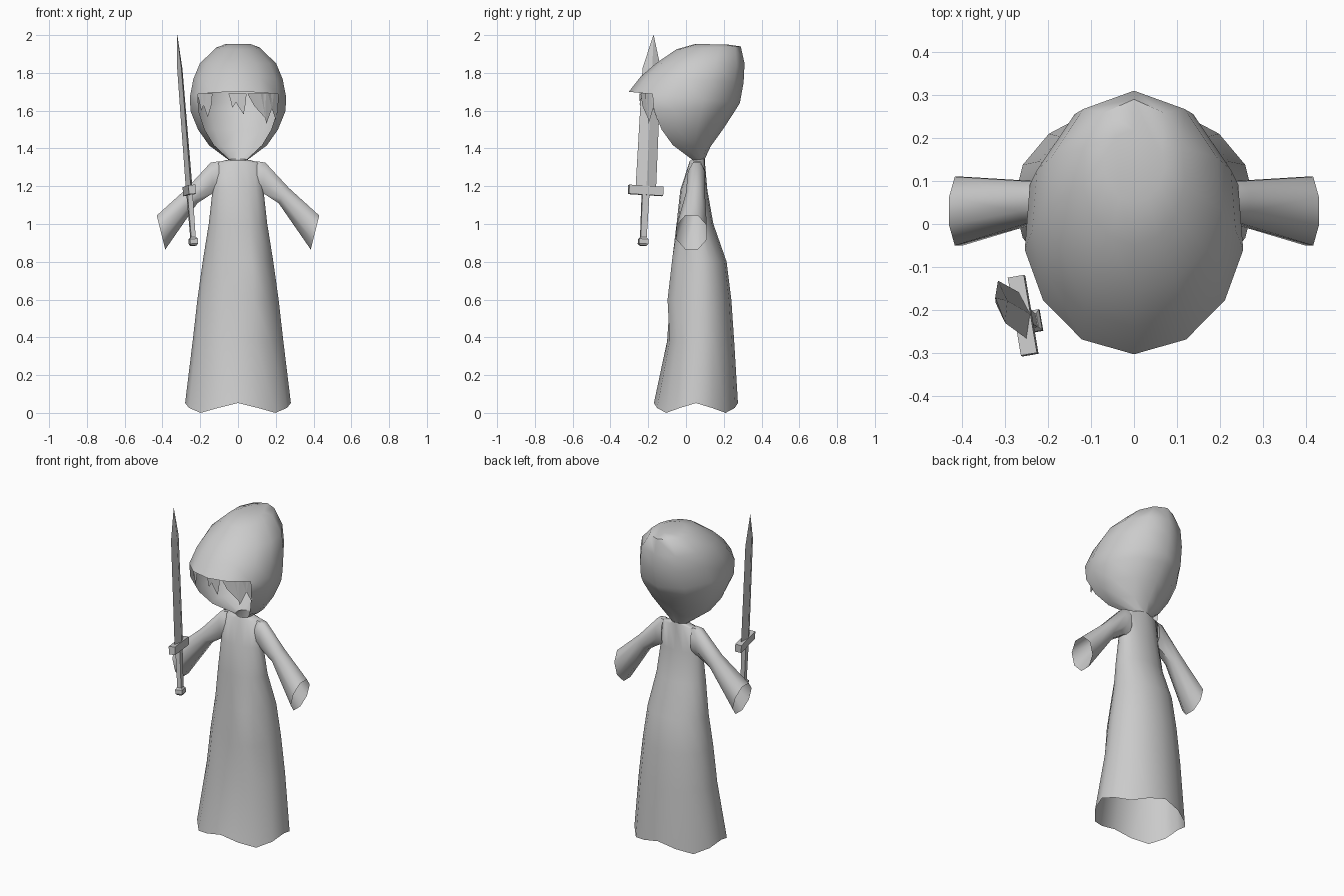
import bpy
import bmesh
from math import sin, cos, radians, sqrt
from mathutils import Vector, Matrix

if "Cube" in bpy.data.objects:
    bpy.data.objects.remove(bpy.data.objects["Cube"])

grey = bpy.data.materials.new("plain grey")
grey.use_nodes = True
tone = (0.6, 0.6, 0.6, 1)
grey.diffuse_color = tone
grey.node_tree.nodes["Principled BSDF"].inputs["Base Color"].default_value = tone


def finish(name, bm, smooth_angle=None):
    bmesh.ops.recalc_face_normals(bm, faces=bm.faces)
    mesh = bpy.data.meshes.new(name)
    bm.to_mesh(mesh)
    bm.free()
    mesh.materials.append(grey)
    if smooth_angle:
        for poly in mesh.polygons:
            poly.use_smooth = True
        mesh.set_sharp_from_angle(angle=radians(smooth_angle))
    obj = bpy.data.objects.new(name, mesh)
    bpy.context.collection.objects.link(obj)
    return obj


def loft(name, rings, cap_start=False, cap_end=False, skip=None, smooth_angle=None):
    """Skin a stack of closed rings; skip(row, column) leaves a hole."""
    bm = bmesh.new()
    rows = [[bm.verts.new(p) for p in ring] for ring in rings]
    n = len(rows[0])
    for r in range(len(rows) - 1):
        for c in range(n):
            if not (skip and skip(r, c)):
                d = (c + 1) % n
                bm.faces.new((rows[r][c], rows[r][d], rows[r + 1][d], rows[r + 1][c]))
    if cap_start:
        bm.faces.new(rows[0])
    if cap_end:
        bm.faces.new(rows[-1])
    bmesh.ops.remove_doubles(bm, verts=bm.verts, dist=0.0005)
    return finish(name, bm, smooth_angle)


def level(angles, width, front, back, z_front, z_back):
    """Oval ring around the body, starting at the front."""
    mid, depth = (front + back) / 2, (back - front) / 2
    return [Vector((width * sin(a), mid - depth * cos(a),
                    z_front + (z_back - z_front) * (1 - cos(a)) / 2)) for a in angles]


# Hood: hollow, open below the brim
half = [28, 55, 80, 110, 145]
hood_angles = [radians(a) for a in [0] + half + [180] + [360 - a for a in reversed(half)]]
hood_levels = [
    (.07, .05, .22, 1.953, 1.95),
    (.12, -.05, .29, 1.925, 1.94),
    (.205, -.16, .31, 1.85, 1.85),
    (.24, -.24, .305, 1.78, 1.75),
    (.258, -.303, .285, 1.70, 1.64),
    (.256, -.286, .26, 1.60, 1.60),
    (.215, -.217, .195, 1.50, 1.50),
    (.155, -.124, .13, 1.42, 1.41),
    (.05, .02, .10, 1.335, 1.345),
]
loft("hood", [level(hood_angles, *l) for l in hood_levels], cap_start=True,
     skip=lambda r, c: r >= 4 and c in (0, 1, 10, 11), smooth_angle=60)

# Robe with a wavy open hem
robe_angles = [radians(i * 22.5) for i in range(16)]
robe_levels = [
    (.05, .02, .10, 1.335, 1.345),
    (.12, .015, .10, 1.32, 1.33),
    (.135, -.03, .113, 1.18, 1.18),
    (.155, -.05, .145, 1.0, 1.0),
    (.187, -.06, .215, .8, .8),
    (.215, -.085, .24, .6, .6),
    (.24, -.10, .255, .38, .38),
    (.28, -.17, .275, 0, 0),
]
robe_rings = [level(robe_angles, *l) for l in robe_levels]
for p, a in zip(robe_rings[-1], robe_angles):
    p.z = .026 + .026 * cos(4 * a)
# slight knee under the cloth on the left
for ring in robe_rings[4:6]:
    ring[1].y -= .025
    ring[2].y -= .02
loft("robe", robe_rings, smooth_angle=60)

# Sleeves: each ring runs between a top and a bottom point, flaring to the cuff
sleeve_stations = [
    ((.10, 1.332), (.10, 1.17), .02, .10),
    ((.145, 1.325), (.13, 1.165), .01, .10),
    ((.27, 1.19), (.215, 1.11), 0, .10),
    ((.43, 1.045), (.385, .865), -.05, .11),
]
for side, side_name in ((1, "left"), (-1, "right")):
    rings = []
    for top, bottom, y0, y1 in sleeve_stations:
        t, b = (Vector((side * q[0], (y0 + y1) / 2, q[1])) for q in (top, bottom))
        ring = []
        for i in range(8):
            a = radians(45 * i + 22.5)
            ring.append((t + b) / 2 + (t - b) / 2 * cos(a) / cos(radians(22.5))
                        + Vector((0, (y1 - y0) / 2 * sin(a) / cos(radians(22.5)), 0)))
        rings.append(ring)
    loft(side_name + "_sleeve", rings, smooth_angle=50)

# Hair locks hanging behind the brim: start, end, tip across, tip height
locks = [(-.215, -.17, -.195, 1.60), (-.2, -.135, -.16, 1.565), (-.05, 0, -.03, 1.615),
         (-.03, .045, .03, 1.58), (.05, .15, .145, 1.56), (.12, .19, .15, 1.53),
         (.16, .215, .2, 1.55)]


def behind_brim(x, z):
    return Vector((x, -.245 * sqrt(max(0, 1 - (x / .255) ** 2)), z))


bm = bmesh.new()
for x0, x1, tip, z in locks:
    high, low = 1.69, (1.69 + z) / 2
    bend = .25 * (tip - (x0 + x1) / 2)
    points = [(x0, high), (x1, high), ((x1 + tip) / 2 + .008 - bend, low),
              (tip, z), ((x0 + tip) / 2 - bend, low)]
    bm.faces.new([bm.verts.new(behind_brim(*p)) for p in points])
finish("hair_locks", bm)

# Sword: built upright along its own axis, then tilted into place
base, tip = Vector((-.235, -.228, .885)), Vector((-.322, -.172, 2.0))
up = (tip - base).normalized()
wide = Vector((-.17, .98, 0))
wide = (wide - up * wide.dot(up)).normalized()
thin = wide.cross(up)
pose = Matrix((thin, wide, up)).transposed().to_4x4()
pose.translation = base
length = (tip - base).length


def cross_section(thick, width, z, turned=False):
    corners = [(1, 0), (0, 1), (-1, 0), (0, -1)] if turned else [(1, 1), (-1, 1), (-1, -1), (1, -1)]
    return [pose @ Vector((thick * a, width * b, z)) for a, b in corners]


def sword_part(name, sections, turned=False):
    loft(name, [cross_section(*s, turned) for s in sections], True, True)


sword_part("sword_pommel", [(.014, .016, 0), (.021, .025, .01), (.021, .025, .035), (.014, .016, .045)])
sword_part("sword_grip", [(.012, .016, .04), (.014, .019, .28)])
sword_part("sword_guard", [(.019, .092, .27), (.019, .092, .318)])
sword_part("sword_blade", [(.018, .055, .31), (.014, .05, .94), (.001, .001, length)], True)
